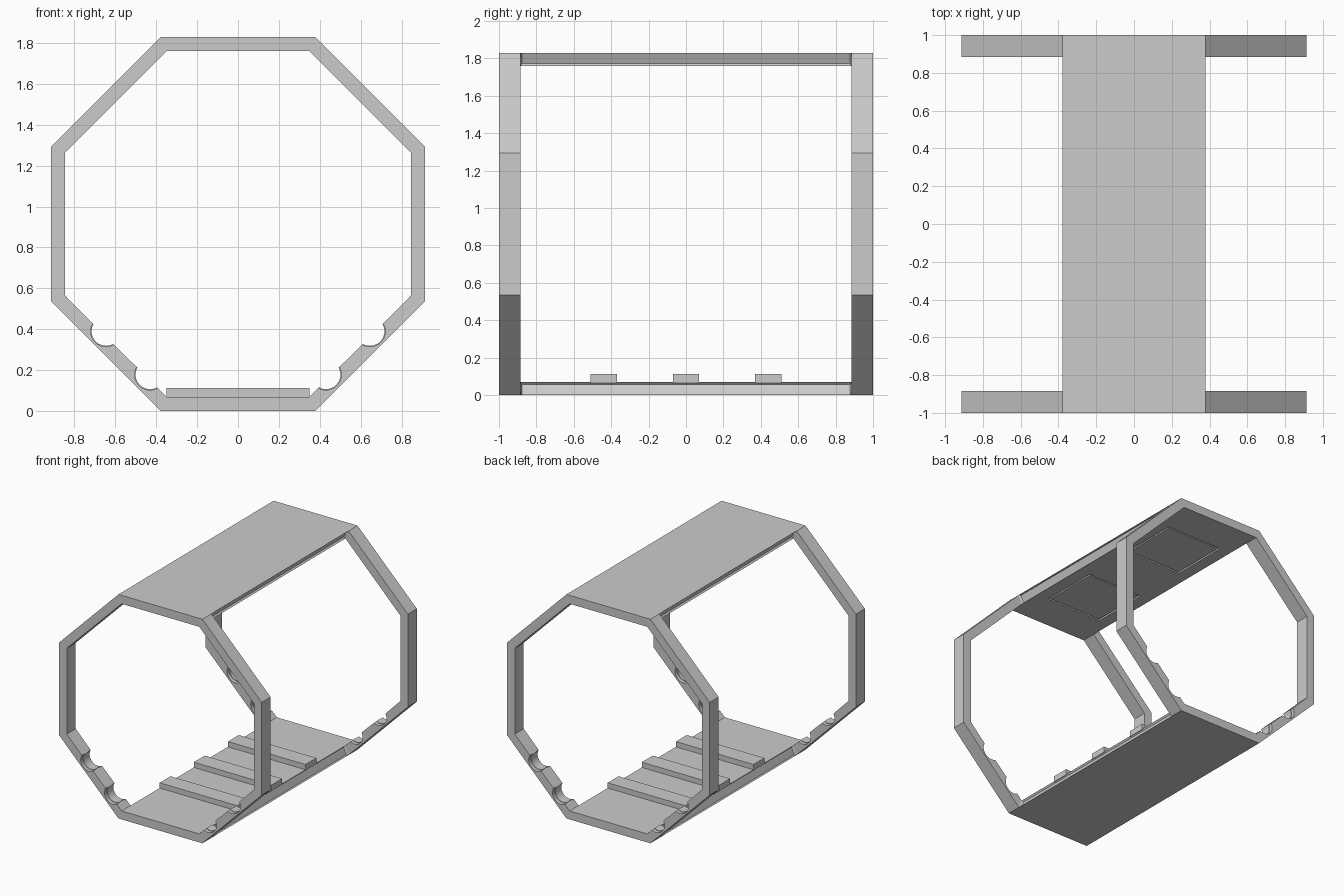
import bpy, bmesh, math

if "Cube" in bpy.data.objects:
    bpy.data.objects.remove(bpy.data.objects["Cube"])

A, B = 0.9142, 0.845            # outer and inner apothem of the octagon
T = math.tan(math.pi / 8)
SO, SI = A * T, B * T           # half side lengths
Y_IN = 0.885                    # inner edge of the end rings
PIPE_R, HALF = 0.075, math.radians(74.5)
PIPES = [(0.645, 0.39), (0.43, 0.178)]


def prism(name, profile, y0, y1, drop=None, edit=None):
    """Extrude an x-z profile along y; drop removes chosen faces."""
    bm = bmesh.new()
    f = bm.faces.new([bm.verts.new((x, y0, z)) for x, z in profile])
    r = bmesh.ops.extrude_face_region(bm, geom=[f], use_keep_orig=True)
    for v in r["geom"]:
        if isinstance(v, bmesh.types.BMVert):
            v.co.y = y1
    bmesh.ops.recalc_face_normals(bm, faces=bm.faces[:])
    if drop:
        bmesh.ops.delete(bm, geom=[f for f in bm.faces if drop(f)], context='FACES')
    if edit:
        edit(bm)
    me = bpy.data.meshes.new(name)
    bm.to_mesh(me)
    bm.free()
    ob = bpy.data.objects.new(name, me)
    bpy.context.collection.objects.link(ob)
    return ob


def box(name, x0, x1, y0, y1, z0, z1):
    return prism(name, [(x0, z0), (x1, z0), (x1, z1), (x0, z1)], y0, y1)


def arc(c, r, n=16):
    """Arc opening towards the middle of the tunnel, from upper to lower end."""
    mid = -math.pi / 4
    return [(c[0] + r * math.cos(mid + HALF - 2 * HALF * i / n),
             c[1] + r * math.sin(mid + HALF - 2 * HALF * i / n)) for i in range(n + 1)]


def mirror_smooth(ob):
    bpy.ops.object.select_all(action='DESELECT')
    ob.select_set(True)
    bpy.context.view_layer.objects.active = ob
    bpy.ops.object.shade_smooth_by_angle(angle=math.radians(30))
    ob.modifiers.new("Mirror", 'MIRROR')


# Half profile of the end ring with two pipe cut-outs
half = [(0, 0), (SO, 0), (A, A - SO), (A, A + SO), (SO, 2 * A), (0, 2 * A),
        (0, A + B), (SI, A + B), (B, A + SI), (B, A - SI)]
for c in PIPES:
    half += arc(c, PIPE_R)
half += [(SI, A - B), (0, A - B)]

for side, y0, y1 in (("front", -1, -Y_IN), ("back", Y_IN, 1)):
    ring = prism(side + "_ring", half, y0, y1,
                 drop=lambda f: all(abs(v.co.x) < 1e-5 for v in f.verts))
    mirror_smooth(ring)
    # Thin liners seated in the cut-outs
    for label, c in zip(("upper", "lower"), PIPES):
        band = arc(c, PIPE_R + 0.002) + arc(c, PIPE_R - 0.004)[::-1]
        mirror_smooth(prism(f"{side}_{label}_pipe_liner", band, y0 + 0.03, y1 - 0.03))


# Floor and ceiling slabs with recessed mitred edges
def recess_edges(bm):
    edges = [f for f in bm.faces if abs(f.normal.x) > 0.5]
    bmesh.ops.inset_individual(bm, faces=edges, thickness=0.01, depth=-0.015)


prism("floor", [(-SO, 0), (SO, 0), (SI, A - B), (-SI, A - B)],
      -Y_IN, Y_IN, edit=recess_edges)
ceiling = prism("ceiling", [(-SO, 2 * A), (SO, 2 * A), (SI, A + B), (-SI, A + B)],
                -Y_IN, Y_IN, edit=recess_edges)

# Floor cross bars
for i, y in enumerate((-0.44, 0, 0.44)):
    box(f"floor_bar_{i + 1}", -SI, SI, y - 0.07, y + 0.07, A - B - 0.005, 0.112)

# Ceiling light panels set in shallow pockets
for label, y in (("front", -0.46), ("back", 0.46)):
    pocket = box(label + "_pocket_cutter", -0.25, 0.25, y - 0.24, y + 0.24,
                 A + B - 0.05, A + B + 0.02)
    pocket.hide_render = True
    pocket.hide_viewport = True
    m = ceiling.modifiers.new("Pocket", 'BOOLEAN')
    m.operation, m.solver, m.object = 'DIFFERENCE', 'EXACT', pocket
    box(label + "_light_panel", -0.237, 0.237, y - 0.227, y + 0.227,
        A + B + 0.001, A + B + 0.022)
